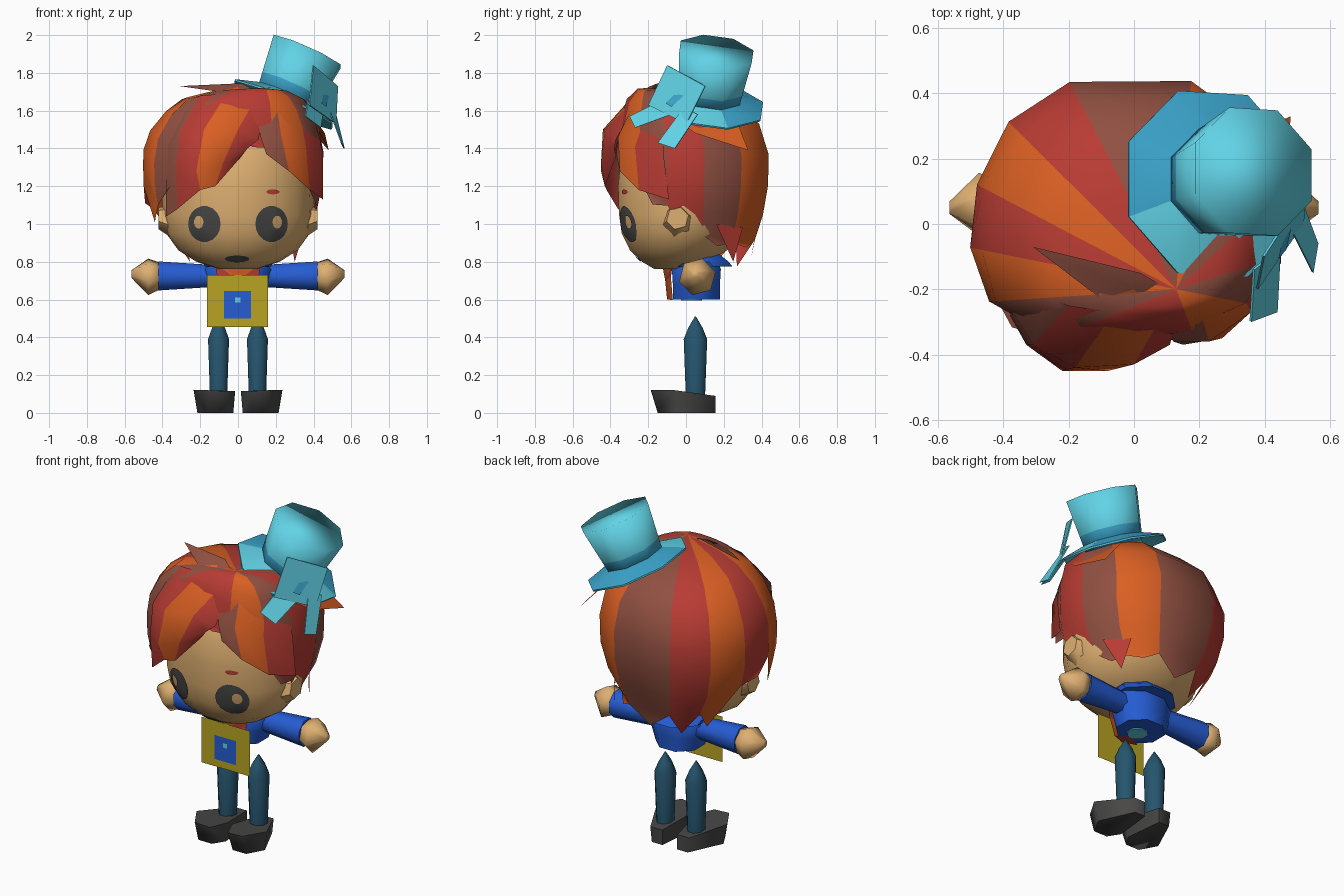
import bpy, bmesh, math
from mathutils import Vector
from mathutils.bvhtree import BVHTree

if "Cube" in bpy.data.objects:
    bpy.data.objects.remove(bpy.data.objects["Cube"])

PALETTE = {
    "skin": (.73, .43, .165), "orange_hair": (.70, .115, .017), "red_hair": (.48, .045, .034),
    "brown_hair": (.28, .08, .053), "light_cyan": (.12, .65, .79), "mid_blue": (.045, .38, .61),
    "jacket_blue": (.019, .107, .65), "yellow": (.48, .37, .017), "teal": (.019, .09, .155),
    "dark_grey": (.065, .063, .062)}
MATS = {}
for key, col in PALETTE.items():
    MATS[key] = bpy.data.materials.new(key)
    MATS[key].diffuse_color = (*col, 1)
O, R, B = "orange_hair", "red_hair", "brown_hair"


def make(name, verts, faces, mats, angle=52):
    """Mesh from points; mats is one colour or one colour per face."""
    if isinstance(mats, str):
        mats = [mats] * len(faces)
    me = bpy.data.meshes.new(name)
    me.from_pydata([tuple(v) for v in verts], [], faces)
    names = sorted(set(mats))
    for n in names:
        me.materials.append(MATS[n])
    for p, m in zip(me.polygons, mats):
        p.material_index = names.index(m)
    bm = bmesh.new()
    bm.from_mesh(me)
    bmesh.ops.recalc_face_normals(bm, faces=bm.faces)
    bm.to_mesh(me)
    bm.free()
    ob = bpy.data.objects.new(name, me)
    bpy.context.collection.objects.link(ob)
    bpy.ops.object.select_all(action='DESELECT')
    ob.select_set(True)
    bpy.context.view_layer.objects.active = ob
    bpy.ops.object.shade_smooth_by_angle(angle=math.radians(angle))
    return ob


def loft(name, rings, mats, cap=True, angle=52):
    """Skin a list of equal-length rings; mats is one colour or one per band."""
    n = len(rings[0])
    verts = [p for r in rings for p in r]
    faces, cols = [], []
    for k in range(len(rings) - 1):
        for i in range(n):
            j = (i + 1) % n
            faces.append((k*n + i, k*n + j, k*n + n + j, k*n + n + i))
            cols.append(mats if isinstance(mats, str) else mats[k])
    if cap:
        faces += [tuple(range(n)), tuple(range(len(verts) - n, len(verts)))]
        cols += [cols[0], cols[-1]]
    return make(name, verts, faces, cols, angle)


def ring(c, axis, r, n=8, r2=None, turn=.5):
    axis = Vector(axis).normalized()
    u = axis.orthogonal().normalized()
    if abs(axis.z) > .8:
        u = (Vector((1, 0, 0)) - axis * axis.x).normalized()
    v = axis.cross(u)
    return [Vector(c) + u * r * math.cos((i + turn) * math.tau / n)
            + v * (r2 or r) * math.sin((i + turn) * math.tau / n) for i in range(n)]


def sheet(name, rows, mats):
    """Open patch from rows of points, one colour per column."""
    n = len(rows[0])
    faces, cols = [], []
    for k in range(len(rows) - 1):
        for i in range(n - 1):
            faces.append((k*n + i, k*n + i + 1, k*n + n + i + 1, k*n + n + i))
            cols.append(mats[i])
    return make(name, [p for r in rows for p in r], faces, cols)


def lerp_table(table, x):
    for (a, va), (b, vb) in zip(table, table[1:]):
        if x <= b:
            return va + (vb - va) * max(0, (x - a) / (b - a))
    return table[-1][1]


# Head: z, half width, front y, back y
rings = []
for z, rx, yf, yb in [(.762, .10, -.17, 0), (.80, .22, -.235, .12), (.86, .315, -.30, .22),
                      (.95, .38, -.345, .30), (1.05, .405, -.36, .34), (1.2, .40, -.365, .35),
                      (1.35, .39, -.35, .34), (1.5, .32, -.28, .28), (1.6, .18, -.16, .16)]:
    rings.append([(p.x, p.y, z) for p in ring((0, (yf + yb)/2, z), (0, 0, 1), rx, 18, (yb - yf)/2, 0)])
head = loft("head", rings, "skin")
tree = BVHTree.FromPolygons([v.co for v in head.data.vertices], [p.vertices for p in head.data.polygons])


def on_face(x, z):
    hit = tree.ray_cast(Vector((x, -2, z)), Vector((0, 1, 0)))[0]
    return (x, (hit.y if hit else -.2) - .007, z)


def patch(name, cx, cz, rx, rz, mat, hole=(0, 0, .001, .001)):
    """Oval laid on the face, with an optional oval hole."""
    hx, hz, hrx, hrz = hole
    rs = []
    for t in (0, .5, 1):
        rs.append([on_face(cx + hx*(1 - t) + (hrx + (rx - hrx)*t) * math.cos(i*math.tau/18),
                           cz + hz*(1 - t) + (hrz + (rz - hrz)*t) * math.sin(i*math.tau/18))
                   for i in range(18)])
    loft(name, rs, mat, cap=False)


for s, side in ((-1, "left"), (1, "right")):
    patch(side + "_eye", s*.178, 1.0, .086, .096, "dark_grey", (s*.03, .01, .025, .034))
    # Ears
    loft(side + "_ear", [ring((s*.34, -.04, 1.01), (1, 0, 0), .095, 6),
                         ring((s*.42, -.045, 1.03), (1, 0, 0), .06, 6)], "skin")
    # Sleeves and hands
    loft(side + "_sleeve", [ring((s*.12, .06, .725), (1, 0, 0), .062),
                            ring((s*.42, .06, .725), (1, 0, 0), .083)], "jacket_blue")
    loft(side + "_hand", [ring((s*.405, .06, .725), (1, 0, 0), .07, 6), ring((s*.475, .06, .72), (1, 0, 0), .1, 6),
                          ring((s*.565, .05, .735), (1, 0, 0), .02, 6)], "skin", angle=100)
    # Legs pointed at the top
    loft(side + "_leg", [ring((s*.103, .05, z), (0, 0, 1), r, 8, r*1.12)
                         for z, r in ((.08, .049), (.39, .06), (.45, .037), (.51, .003))], "teal")
    # Shoes taper towards the heel
    sole = [(.05, .155), (.025, -.08), (.07, -.15), (.16, -.15), (.215, -.05), (.12, .155)]
    top = [(.05, .155, .09), (.015, -.08, .115), (.06, -.185, .115), (.16, -.185, .12), (.235, -.06, .12), (.13, .155, .09)]
    loft(side + "_shoe", [[(s*x, y, 0) for x, y in sole], [(s*x, y, z) for x, y, z in top]], "dark_grey", angle=75)
patch("mouth", -.005, .815, .065, .018, "dark_grey")
patch("eyebrow", .185, 1.17, .035, .013, R)

# Jacket, collar and neckerchief
loft("jacket", [ring((0, .055, z), (0, 0, 1), rx, 8, ry) for z, rx, ry in
                ((.60, .14, .135), (.68, .17, .135), (.76, .19, .14), (.82, .13, .12))], "jacket_blue")
loft("shirt_hem", [ring((0, .03, z), (0, 0, 1), .06, 8) for z in (.595, .602)], "light_cyan")
loft("collar", [ring((0, .07, .775), (0, 0, 1), .19, 8, .19), ring((0, .05, .80), (0, 0, 1), .2, 8, .19),
                ring((0, .04, .885), (0, 0, 1), .11, 8, .09)], "jacket_blue")
make("neckerchief", [(-.12, -.07, .79), (.12, -.07, .79), (.11, -.08, .72), (.08, -.07, .598),
                     (-.08, -.07, .598), (-.11, -.08, .72), (0, -.11, .70), (0, -.125, .78), (0, -.02, .597), (0, -.10, .6)],
     [(0, 7, 6), (7, 1, 6), (1, 2, 6), (2, 3, 6), (3, 9, 6), (9, 4, 6), (4, 5, 6), (5, 0, 6), (3, 8, 4, 9)],
     [O, O, R, O, O, O, O, R, R])

# Square pouch with inset panel and button
for name, x0, x1, z0, z1, y, mat in (("pouch", -.165, .16, .455, .73, -.115, "yellow"),
                                     ("pouch_panel", -.075, .07, .5, .645, -.118, "jacket_blue"),
                                     ("pouch_button", -.015, .012, .585, .612, -.121, "light_cyan")):
    make(name, [(x0, y, z0), (x1, y, z0), (x1, y, z1), (x0, y, z1)], [(0, 1, 2, 3)], mat)

# Hair shell: strands running from an off-centre whorl, each ending in a point
PROFILE = [(.74, .62), (.88, .80), (1.0, .91), (1.2, .99), (1.38, 1.0), (1.53, .92), (1.66, .70), (1.725, .28)]
HEM = [(-202, .91), (-157, .91), (-131, .92), (-105, 1.08), (-79, 1.2), (-54, 1.1), (-28, 1.36), (-3, 1.46),
       (20, 1.42), (40, 1.3), (60, 1.16), (80, 1.07), (100, .95), (120, .9), (158, .91)]
POLE = Vector((.13, -.2, 0))


def shell_point(deg, z, grow=1):
    a = math.radians(deg)
    x, y = math.sin(a), -math.cos(a)
    s = lerp_table(PROFILE, z) * grow
    bulge = 1 + (.26 if x < 0 and y < 0 else .08) * abs(x*y)
    taper = 1 - .75 * max(0, 1.1 - z) if y > -.4 else 1
    p = Vector((x * s * taper * (.455 if x > 0 else .49), y * s * (.46 if y > 0 else .36), z))
    p.xy = p.xy * bulge
    return p + POLE * (1 - s if z > 1.38 else 0)


# Strand edges and colours, from the back round the left side to the front and right
EDGES = [-202, -157, -131, -105, -79, -54, -28, -3, 23, 49, 74, 102, 128, 158]
STRIPES = [B, R, O, R, O, B, R, R, O, B, R, B, O]
SPIKES = [.1, .14, .2, .03, .14, .05, .03, .03, .03, .05, .1, .03, .03]
N = len(STRIPES)
verts, faces, cols = [POLE + Vector((0, 0, 1.72))], [], []
F = (.03, .10, .24, .44, .64, .83, 1)
K = len(F)
for deg in EDGES[:-1]:
    hem = lerp_table(HEM, deg)
    verts += [shell_point(deg, 1.725 + (hem - 1.725)*f) for f in F]
for c in range(N):
    a, b = 1 + c*K, 1 + ((c + 1) % N)*K
    mid = (EDGES[c] + EDGES[c + 1]) / 2
    verts.append(shell_point(mid, lerp_table(HEM, mid) - SPIKES[c], 1.05))
    new = [(0, a, b)] + [(a + k, a + k + 1, b + k + 1, b + k) for k in range(K - 1)]
    new.append((a + K - 1, len(verts) - 1, b + K - 1))
    faces += new
    cols += [STRIPES[c]] * len(new)
make("hair_shell", verts, faces, cols)

# Swept fringe either side of the parting
sheet("left_fringe", [
    [(-.27, -.22, 1.64), (-.2, -.25, 1.68), (-.06, -.27, 1.69), (.08, -.29, 1.64), (.12, -.33, 1.52)],
    [(-.37, -.27, 1.42), (-.31, -.37, 1.48), (-.18, -.44, 1.5), (0, -.43, 1.5), (.11, -.37, 1.45)],
    [(-.38, -.28, 1.22), (-.33, -.37, 1.28), (-.22, -.45, 1.28), (-.08, -.45, 1.32), (.05, -.38, 1.40)],
    [(-.38, -.28, 1.04), (-.32, -.36, 1.08), (-.2, -.42, 1.18), (-.12, -.43, 1.2), (.02, -.37, 1.36)]], [B, R, O, R])
sheet("right_fringe", [
    [(.08, -.28, 1.65), (.2, -.26, 1.66), (.32, -.2, 1.62), (.4, -.1, 1.54)],
    [(.12, -.36, 1.46), (.23, -.36, 1.46), (.36, -.27, 1.41), (.45, -.12, 1.38)],
    [(.15, -.37, 1.37), (.27, -.35, 1.28), (.38, -.25, 1.18), (.45, -.09, 1.13)]], [B, O, R])
# Loose locks
make("top_lock", [(-.31, -.07, 1.73), (.02, -.15, 1.745), (.19, -.25, 1.66), (.12, -.32, 1.57), (-.1, -.23, 1.70),
                  (0, -.2, 1.725)], [(0, 1, 5), (1, 2, 5), (2, 3, 5), (3, 4, 5), (4, 0, 5)], [B, B, B, O, B])
make("side_lock", [(.37, -.14, 1.61), (.28, .24, 1.62), (.48, .33, 1.39), (.46, .05, 1.48)],
     [(0, 1, 3), (1, 2, 3), (2, 0, 3)], O)
make("nape_lock", [(.27, .3, .98), (.36, .16, 1.0), (.3, .25, .8)], [(0, 1, 2)], R)

# Tilted top hat
base, axis = Vector((.25, .125, 1.655)), Vector((.115, .035, .255)).normalized()
loft("hat_crown", [ring(base + axis*h, axis, r) for h, r in ((-.01, .17), (.08, .182), (.285, .21))],
     ["mid_blue", "light_cyan"], angle=120)
brim = loft("hat_brim", [ring(base + axis*h, axis, r) for h, r in ((.03, .16), (-.02, .305), (-.03, .303), (.01, .16))],
            "light_cyan", cap=False)
brim.data.materials.append(MATS["mid_blue"])
for p in brim.data.polygons:
    if p.index < 8 and p.center.y > .12:
        p.material_index = 1

# Hat bow and ribbon tails
for name, pts in (("bow", [(.40, -.10, 1.84), (.53, .10, 1.73), (.52, 0, 1.53), (.38, -.20, 1.63)]),
                  ("front_ribbon", [(.37, -.14, 1.65), (.36, -.30, 1.57), (.44, -.27, 1.51), (.45, -.08, 1.58)]),
                  ("side_ribbon", [(.48, -.01, 1.62), (.55, -.15, 1.43), (.565, -.06, 1.40), (.52, .06, 1.58)])):
    loft(name, [pts, [Vector(p) + Vector((-.006, .004, 0)) for p in pts]], "light_cyan")
# Darker fold across the bow
fold = [(.45, -.01, 1.73), (.475, .02, 1.70), (.455, -.07, 1.62), (.43, -.1, 1.64)]
make("bow_fold", [Vector(p) + Vector((.012, -.008, 0)) for p in fold], [(0, 1, 2, 3)], "mid_blue")

for m in bpy.data.materials:
    if m.users and not m.is_grease_pencil:
        m.use_nodes = True
        m.node_tree.nodes["Principled BSDF"].inputs["Base Color"].default_value = m.diffuse_color
